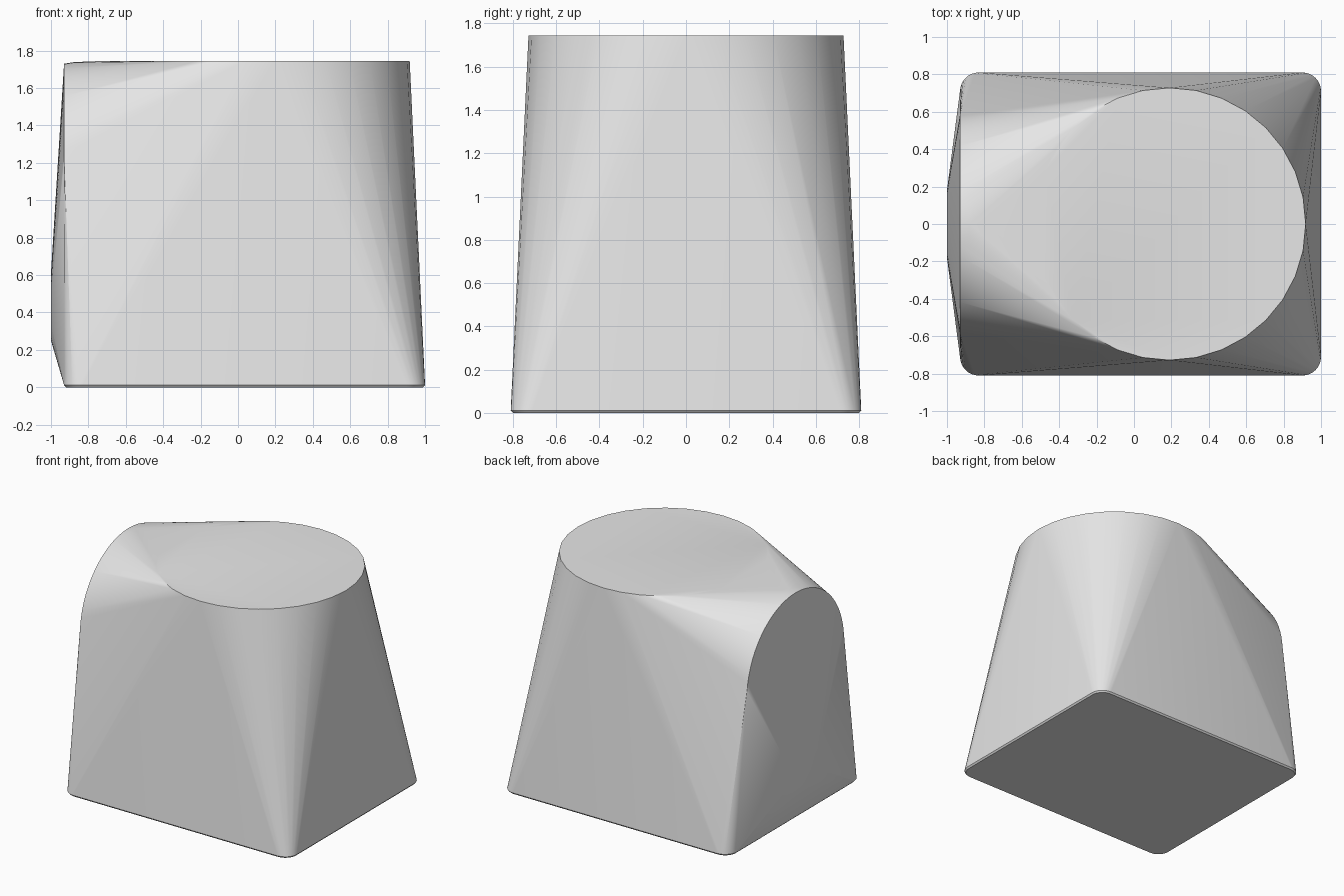
import bpy, bmesh, math
from math import sin, cos, pi

cube = bpy.data.objects.get("Cube")
if cube:
    bpy.data.objects.remove(cube, do_unlink=True)

TOP = 1.745
bm = bmesh.new()


def disc_flat(cx, radius, z, count=32):
    """Horizontal ring of points."""
    for i in range(count):
        a = 2 * pi * i / count
        bm.verts.new((cx + radius * cos(a), radius * sin(a), z))


def disc_side(x, radius, zc, count=32):
    """Upright ring of points facing along x."""
    for i in range(count):
        a = 2 * pi * i / count
        bm.verts.new((x, radius * cos(a), zc + radius * sin(a)))


def rounded_base(inset, z, radius=0.1, steps=8):
    """Rounded rectangle of points for the foot."""
    for sx, x_edge in ((1, 1.0), (-1, -0.93)):
        for sy in (1, -1):
            cx = x_edge - sx * radius
            cy = sy * (0.81 - radius)
            for i in range(steps + 1):
                a = pi / 2 * i / steps
                r = radius - inset
                bm.verts.new((cx + sx * r * cos(a), cy + sy * r * sin(a), z))


# Foot with a thin chamfer
rounded_base(0.01, 0.0)
rounded_base(0.0, 0.012)

# Round top face
disc_flat(0.19, 0.728, TOP)

# Arched side face with softened rim
disc_side(-0.93, 0.59, 1.14, 64)
disc_side(-0.88, 0.598, 1.14, 64)
disc_side(-0.78, 0.603, 1.14, 64)

# Shallow bulge low on the arched side
disc_side(-1.0, 0.18, 0.43, 24)

# Wrap all profiles in one skin
hull = bmesh.ops.convex_hull(bm, input=bm.verts[:], use_existing_faces=False)
loose = {g for g in hull["geom_interior"] + hull["geom_unused"]
         if isinstance(g, bmesh.types.BMVert)}
bmesh.ops.delete(bm, geom=list(loose), context="VERTS")
bmesh.ops.dissolve_limit(bm, angle_limit=math.radians(0.2),
                         verts=bm.verts[:], edges=bm.edges[:])
bmesh.ops.recalc_face_normals(bm, faces=bm.faces[:])

mesh = bpy.data.meshes.new("body")
bm.to_mesh(mesh)
bm.free()
body = bpy.data.objects.new("body", mesh)
bpy.context.collection.objects.link(body)

# Plain grey finish
grey = bpy.data.materials.new("plain_grey")
grey.use_nodes = True
colour = (0.8, 0.8, 0.8, 1.0)
grey.diffuse_color = colour
grey.node_tree.nodes["Principled BSDF"].inputs["Base Color"].default_value = colour
mesh.materials.append(grey)

bpy.ops.object.select_all(action="DESELECT")
body.select_set(True)
bpy.context.view_layer.objects.active = body
bpy.ops.object.shade_smooth_by_angle(angle=math.radians(25))
